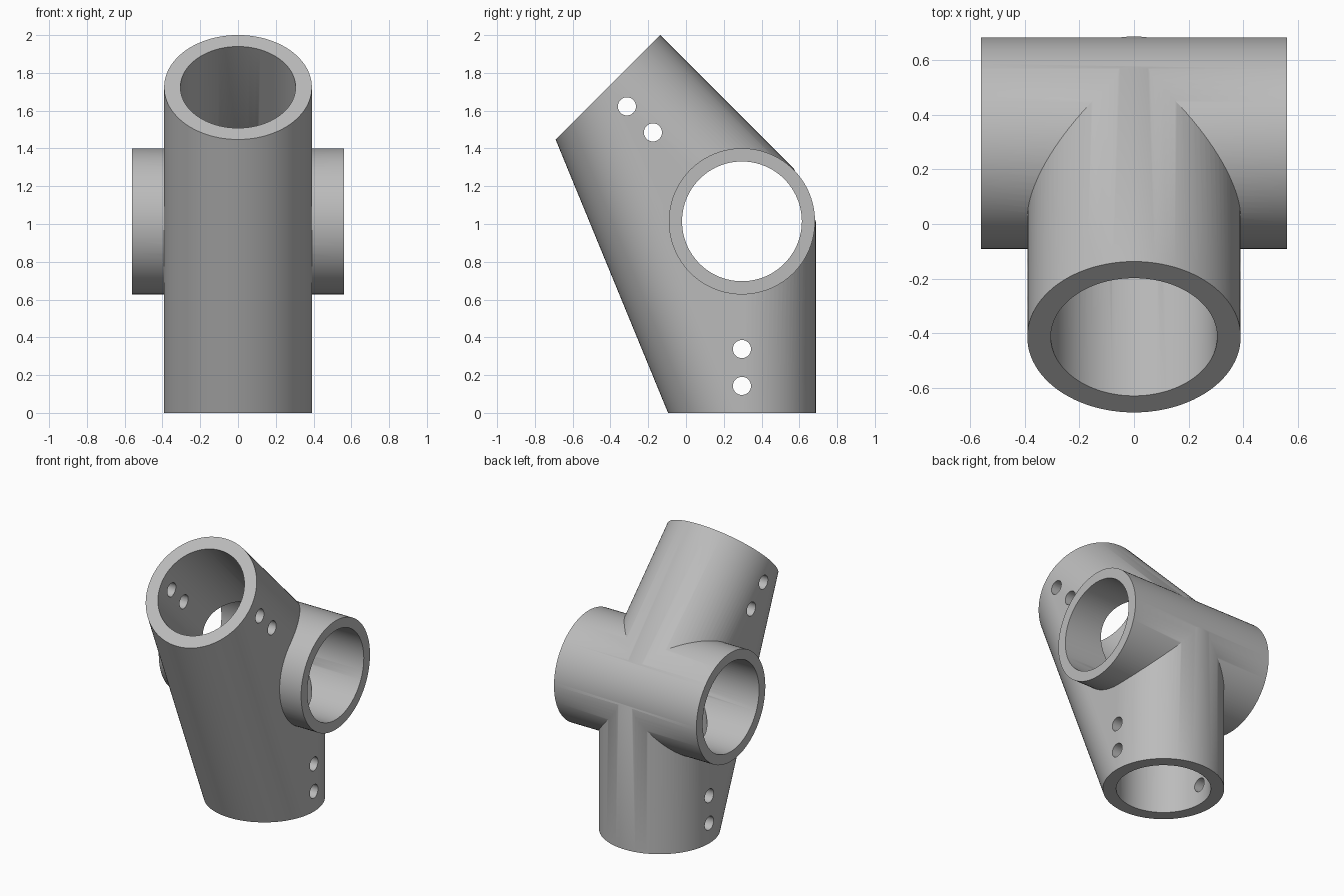
import bpy, bmesh, math
from mathutils import Matrix, Vector

cube = bpy.data.objects.get("Cube")
if cube:
    bpy.data.objects.remove(cube, do_unlink=True)

HUB = Vector((0, 0.296, 1.014))          # where the three axes meet
DOWN = Vector((0, 0, -1))
UP_FRONT = Vector((0, -1, 1)).normalized()
SIDE = Vector((1, 0, 0))
LEG, ARM, HALF_SLEEVE = 1.014, 1.004, 0.56
OUTER, SLEEVE, BORE, SLEEVE_BORE, PIN = 0.391, 0.387, 0.305, 0.317, 0.048

grey = bpy.data.materials.new("plain grey")
grey.use_nodes = True
colour = (0.5, 0.5, 0.5, 1)
grey.diffuse_color = colour
grey.node_tree.nodes["Principled BSDF"].inputs["Base Color"].default_value = colour


def add_cylinder(bm, start, end, radius, segments=96):
    axis = end - start
    turn = axis.to_track_quat('Z', 'X').to_matrix().to_4x4()
    bmesh.ops.create_cone(bm, cap_ends=True, segments=segments, radius1=radius,
                          radius2=radius, depth=axis.length,
                          matrix=Matrix.Translation((start + end) / 2) @ turn)


def finish(bm, name):
    bmesh.ops.recalc_face_normals(bm, faces=bm.faces)
    mesh = bpy.data.meshes.new(name)
    bm.to_mesh(mesh)
    bm.free()
    obj = bpy.data.objects.new(name, mesh)
    bpy.context.collection.objects.link(obj)
    mesh.materials.append(grey)
    return obj


def cylinder(name, start, end, radius, segments=96):
    bm = bmesh.new()
    add_cylinder(bm, start, end, radius, segments)
    return finish(bm, name)


def combine(target, tool, operation):
    mod = target.modifiers.new(tool.name, 'BOOLEAN')
    mod.operation, mod.solver, mod.object = operation, 'EXACT', tool
    bpy.context.view_layer.objects.active = target
    bpy.ops.object.modifier_apply(modifier=mod.name)
    bpy.data.objects.remove(tool, do_unlink=True)


# Body: convex skin around the upright leg and the tilted arm
bm = bmesh.new()
add_cylinder(bm, HUB, HUB + DOWN * LEG, OUTER)
add_cylinder(bm, HUB, HUB + UP_FRONT * ARM, OUTER)
points = [v.co.copy() for v in bm.verts]
bm.free()
bm = bmesh.new()
for p in points:
    bm.verts.new(p)
hull = bmesh.ops.convex_hull(bm, input=bm.verts)
inside = set(hull["geom_interior"] + hull["geom_unused"])
bmesh.ops.delete(bm, geom=[v for v in inside if isinstance(v, bmesh.types.BMVert)],
                 context='VERTS')
bmesh.ops.dissolve_limit(bm, angle_limit=math.radians(0.1),
                         verts=bm.verts, edges=bm.edges)
body = finish(bm, "pipe_joint")

# Cross sleeve
combine(body, cylinder("cross_sleeve", HUB - SIDE * HALF_SLEEVE,
                       HUB + SIDE * HALF_SLEEVE, SLEEVE), 'UNION')

# Bores through the sleeve, leg and arm
combine(body, cylinder("sleeve_bore", HUB - SIDE, HUB + SIDE, SLEEVE_BORE), 'DIFFERENCE')
for name, way, length in (("leg_bore", DOWN, LEG), ("arm_bore", UP_FRONT, ARM)):
    combine(body, cylinder(name, HUB, HUB + way * (length + 0.1), BORE), 'DIFFERENCE')

# Pairs of pin holes across the leg and arm
for way, length in ((DOWN, LEG), (UP_FRONT, ARM)):
    for inset in (0.143, 0.338):
        spot = HUB + way * (length - inset)
        combine(body, cylinder("pin_hole", spot - SIDE, spot + SIDE, PIN, 32), 'DIFFERENCE')

bpy.ops.object.select_all(action='DESELECT')
body.select_set(True)
bpy.context.view_layer.objects.active = body
bpy.ops.object.shade_smooth_by_angle(angle=math.radians(30))
